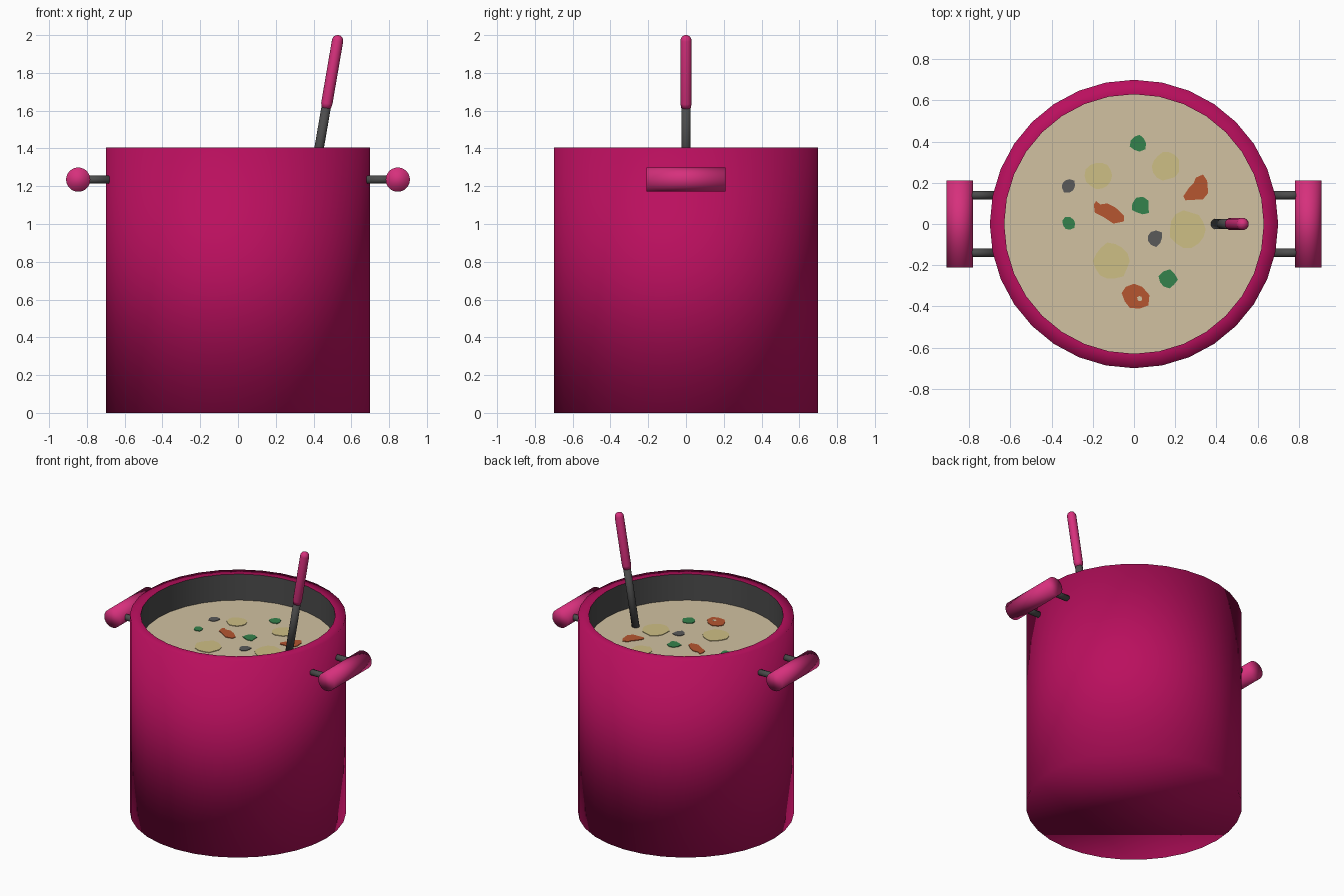
import bpy, bmesh, math, random
from mathutils import Vector

if "Cube" in bpy.data.objects:
    bpy.data.objects.remove(bpy.data.objects["Cube"])

random.seed(4)


def material(name, r, g, b):
    lin = lambda c: (c / 255 / 12.92) if c <= 10 else ((c / 255 + 0.055) / 1.055) ** 2.4
    m = bpy.data.materials.new(name)
    m.diffuse_color = (lin(r), lin(g), lin(b), 1)
    m.use_nodes = True
    m.node_tree.nodes["Principled BSDF"].inputs["Base Color"].default_value = m.diffuse_color
    return m


ENAMEL = material("deep magenta enamel", 186, 15, 94)
GRIP = material("light magenta grip", 214, 48, 124)
METAL = material("dark metal", 76, 76, 76)
SOUP = material("cream soup", 209, 193, 161)
POTATO = material("potato yellow", 206, 191, 133)
CARROT = material("carrot orange", 182, 86, 48)
HERB = material("herb green", 52, 130, 76)
PEPPER = material("mushroom grey", 90, 90, 90)


def finish(name, bm, mat, smooth=True):
    bmesh.ops.recalc_face_normals(bm, faces=bm.faces)
    me = bpy.data.meshes.new(name)
    bm.to_mesh(me)
    bm.free()
    me.materials.append(mat)
    for p in me.polygons:
        p.use_smooth = smooth
    ob = bpy.data.objects.new(name, me)
    bpy.context.collection.objects.link(ob)
    return ob


def lathe(name, profile, mat, sides=32, origin=(0, 0, 0), axis=(0, 0, 1), caps=(True, True), flip=False):
    """Rings of (radius, height) joined along an axis, with optional end caps."""
    bm = bmesh.new()
    rot = Vector((0, 0, 1)).rotation_difference(Vector(axis).normalized())
    rings = []
    for r, h in profile:
        ring = []
        for i in range(sides):
            a = math.tau * i / sides
            co = Vector((r * math.cos(a), r * math.sin(a), h))
            ring.append(bm.verts.new(rot @ co + Vector(origin)))
        rings.append(ring)
    for lo, hi in zip(rings, rings[1:]):
        for i in range(sides):
            j = (i + 1) % sides
            bm.faces.new((lo[i], lo[j], hi[j], hi[i]))
    if caps[0]:
        bm.faces.new(rings[0])
    if caps[1]:
        bm.faces.new(rings[-1])
    ob = finish(name, bm, mat)
    if flip:
        ob.data.flip_normals()
    return ob


def plate(name, outline, mat, z, thick=0.004):
    """Thin flat piece floating on the soup."""
    bm = bmesh.new()
    low = [bm.verts.new((x, y, z)) for x, y in outline]
    face = bm.faces.new(low)
    up = bmesh.ops.extrude_face_region(bm, geom=[face])
    for v in up["geom"]:
        if isinstance(v, bmesh.types.BMVert):
            v.co.z += thick
    return finish(name, bm, mat, smooth=False)


def blob(x, y, r, n, wobble):
    pts = []
    for i in range(n):
        a = math.tau * i / n
        k = r * random.uniform(1 - wobble, 1 + wobble)
        pts.append((x + k * math.cos(a), y + k * math.sin(a)))
    return pts


H, R, RI, LEVEL = 1.406, 0.70, 0.63, 1.22

# Pot shell with flat rim, dark lining and soup surface
lathe("pot_body", [(R, 0), (R, H), (RI, H)], ENAMEL, caps=(True, False))
lining = lathe("pot_lining", [(RI, 0.07), (RI, H)], METAL, caps=(True, False), flip=True)
lining.data.polygons[-1].use_smooth = False
plate("soup", [(RI * math.cos(math.tau * i / 32), RI * math.sin(math.tau * i / 32)) for i in range(32)],
      SOUP, LEVEL - 0.004)

# Side handles: a grip bar on two metal posts
for side, s in (("left", -1), ("right", 1)):
    lathe(f"{side}_handle_grip", [(0.064, -0.21), (0.064, 0.21)], GRIP,
          origin=(s * 0.846, 0, 1.235), axis=(0, 1, 0))
    for end, y in (("front", -0.14), ("back", 0.14)):
        lathe(f"{side}_handle_{end}_post", [(0.021, 0), (0.021, 0.16)], METAL, 16,
              origin=(s * 0.68, y, 1.235), axis=(s, 0, 0))

# Ladle leaning to the right, with a rounded grip
lean = Vector((0.172, 0, 1)).normalized()
foot = Vector((0.393, 0, 1.19))
lathe("ladle_shaft", [(0.025, 0), (0.025, 0.5)], METAL, 16, foot, lean)
tip = (2.0 - foot.z) / lean.z
dome = [(0.03 * math.cos(a), tip - 0.03 + 0.03 * math.sin(a))
        for a in (math.radians(d) for d in (0, 25, 50, 72, 86))]
lathe("ladle_grip", [(0.025, 0.43), (0.03, 0.455)] + dome, GRIP, 16, foot, lean)

# Potato, herb and mushroom pieces
groups = (
    ("potato", POTATO, 14, 0.08, ((-0.17, 0.235, 0.067), (0.155, 0.28, 0.067),
                                  (0.26, -0.025, 0.088), (-0.11, -0.18, 0.088))),
    ("herb", HERB, 9, 0.18, ((0.02, 0.392, 0.04), (-0.315, 0.003, 0.034),
                             (0.035, 0.085, 0.042), (0.165, -0.27, 0.044))),
    ("mushroom", PEPPER, 9, 0.16, ((-0.32, 0.185, 0.035), (0.10, -0.07, 0.04))),
)
for name, mat, n, wobble, spots in groups:
    for i, (x, y, r) in enumerate(spots):
        plate(f"{name}_piece_{i + 1}", blob(x, y, r, n, wobble), mat, LEVEL)

# Carrot pieces, the last with a small soup-filled hole
carrots = (
    ((0.24, 0.135), (0.27, 0.18), (0.29, 0.20), (0.30, 0.225), (0.335, 0.24),
     (0.355, 0.21), (0.36, 0.15), (0.335, 0.12), (0.25, 0.115)),
    ((-0.195, 0.095), (-0.183, 0.112), (-0.165, 0.095), (-0.13, 0.10), (-0.09, 0.08),
     (-0.048, 0.04), (-0.05, 0.012), (-0.10, 0.002), (-0.15, 0.035), (-0.19, 0.055)),
    ((-0.06, -0.335), (-0.04, -0.305), (0.0, -0.29), (0.04, -0.305), (0.075, -0.345),
     (0.07, -0.395), (0.03, -0.41), (-0.02, -0.408), (-0.045, -0.375)),
)
for i, outline in enumerate(carrots):
    plate(f"carrot_piece_{i + 1}", outline, CARROT, LEVEL)
plate("carrot_hole", blob(0.028, -0.362, 0.013, 7, 0.1), SOUP, LEVEL + 0.001)
